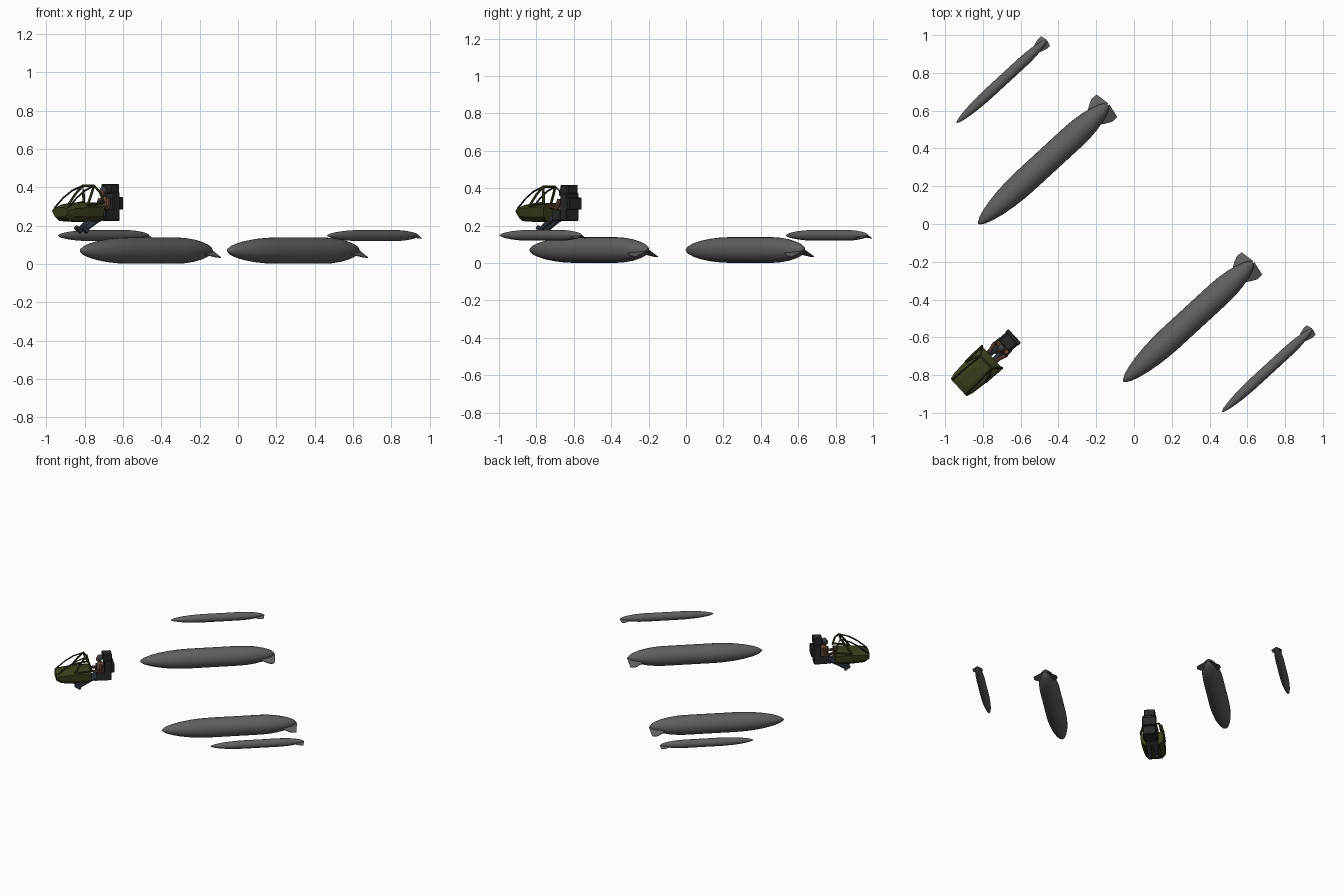
import bpy, bmesh, math
from mathutils import Matrix, Vector

if "Cube" in bpy.data.objects:
    bpy.data.objects.remove(bpy.data.objects["Cube"])

# Everything is modelled nose towards -X, then turned to its real heading
M = Matrix.Rotation(math.radians(42.6), 4, 'Z') @ Matrix.Translation((0, -0.009, 0))


def mat(name, col):
    m = bpy.data.materials.new(name)
    m.diffuse_color = (*col, 1)
    m.use_nodes = True
    m.node_tree.nodes["Principled BSDF"].inputs["Base Color"].default_value = m.diffuse_color
    return m


GREY = mat("tank grey", (0.115, 0.115, 0.115))
OLIVE = mat("olive drab", (0.045, 0.048, 0.012))
DARK = mat("seat black", (0.020, 0.023, 0.023))
BROWN = mat("brown jacket", (0.13, 0.065, 0.040))
BLUE = mat("trouser blue", (0.045, 0.058, 0.080))
HELM = mat("helmet grey", (0.045, 0.048, 0.055))


def finish(bm, name, material, smooth=False):
    bmesh.ops.recalc_face_normals(bm, faces=bm.faces)
    bm.transform(M)
    me = bpy.data.meshes.new(name)
    bm.to_mesh(me)
    bm.free()
    me.materials.append(material)
    ob = bpy.data.objects.new(name, me)
    bpy.context.collection.objects.link(ob)
    if smooth:
        bpy.context.view_layer.objects.active = ob
        ob.select_set(True)
        bpy.ops.object.shade_smooth_by_angle(angle=math.radians(40))
        ob.select_set(False)
    return ob


def loft(name, rings, material, smooth=False):
    """Skin equal-length rings of points and cap both ends."""
    bm = bmesh.new()
    vs = [[bm.verts.new(p) for p in r] for r in rings]
    n = len(vs[0])
    for a, b in zip(vs, vs[1:]):
        for i in range(n):
            bm.faces.new((a[i], a[(i + 1) % n], b[(i + 1) % n], b[i]))
    bm.faces.new(vs[0])
    bm.faces.new(vs[-1])
    return finish(bm, name, material, smooth)


def box(name, lo, hi, material, tilt=0, bevel=0.0):
    lo, hi = Vector(lo), Vector(hi)
    bm = bmesh.new()
    bmesh.ops.create_cube(bm, size=1)
    bm.transform(Matrix.Translation((lo + hi) / 2) @ Matrix.Rotation(tilt, 4, 'Y')
                 @ Matrix.Diagonal((*(hi - lo), 1)))
    if bevel:
        bmesh.ops.bevel(bm, geom=bm.edges[:], offset=bevel, segments=1, affect='EDGES')
    return finish(bm, name, material)


def ball(name, c, r, material):
    bm = bmesh.new()
    bmesh.ops.create_uvsphere(bm, u_segments=12, v_segments=8, radius=1)
    bm.transform(Matrix.Translation(c) @ Matrix.Diagonal((*r, 1)))
    return finish(bm, name, material, True)


def rod(name, pts, radii, material, sides=8):
    """Tube along a path with a radius at each point."""
    pts = [Vector(p) for p in pts]
    rings = []
    for i, p in enumerate(pts):
        d = (pts[min(i + 1, len(pts) - 1)] - pts[max(i - 1, 0)]).normalized()
        ref = Vector((1, 0, 0)) if abs(d.y) > 0.9 else Vector((0, 1, 0))
        a = d.cross(ref).normalized()
        b = d.cross(a)
        rings.append([p + radii[i] * (a * math.cos(t) + b * math.sin(t))
                      for t in [2 * math.pi * k / sides for k in range(sides)]])
    return loft(name, rings, material, True)


# Tank body: fraction of length, fraction of radius
PROFILE = [(0, .02), (.012, .18), (.035, .36), (.08, .56), (.14, .74), (.21, .88),
           (.29, .97), (.36, 1), (.74, 1), (.80, .96), (.86, .86), (.92, .68),
           (.96, .50), (.985, .33), (1, .10)]
# Tail fin outline: fraction of length, sideways and drop in radii
FIN = [(.86, .40, .05), (.915, .92, .36), (.955, 1.20, .50), (.993, 1.17, .53), (1.008, .05, .03)]


def tank(name, u, v, z, length, r):
    rings = [[(u + f * length, v + g * r * math.cos(t), z + g * r * math.sin(t))
              for t in [2 * math.pi * k / 24 for k in range(24)]] for f, g in PROFILE]
    loft(name + "_body", rings, GREY, True)
    for s in (-1, 1):
        rows = [[(u + f * length, v + s * w * r, z - d * r + h) for f, w, d in FIN]
                for h in (-.03 * r, .03 * r)]
        loft(name + "_fin", rows, GREY)


for s, side in ((1, "left"), (-1, "right")):
    tank(side + "_large_tank", -.607, s * .567, .0695, .932, .0685)
    tank(side + "_small_tank", -.331, s * 1.039, .148, .646, .029)


# Cockpit tub: hull sections from nose to rear
def section(u, w, top, bottom, crown):
    half = [(.62 * w, bottom), (.95 * w, bottom + .025), (w, top - .012), (.82 * w, top), (.4 * w, top + crown)]
    return [(u, y, z) for y, z in half] + [(u, -y, z) for y, z in reversed(half)]


loft("cockpit_tub", [section(-1.270, .062, .290, .245, .004),
                     section(-1.235, .072, .300, .224, .010),
                     section(-1.140, .080, .308, .220, .014),
                     section(-1.030, .081, .312, .222, .010)], OLIVE)

# Canopy frame: windscreen arms, side struts and hoop
for s in (-1, 1):
    rod("windscreen_arm", [(-1.262, s * .052, .292), (-1.20, s * .052, .345),
                           (-1.14, s * .049, .383), (-1.07, s * .043, .408)], [.005] * 4, DARK, 6)
    rod("canopy_strut", [(-1.145, s * .076, .305), (-1.105, s * .062, .365), (-1.07, s * .043, .408)],
        [.007] * 3, OLIVE, 6)
    rod("sill_rail", [(-1.145, s * .076, .306), (-1.03, s * .079, .322)], [.007] * 2, OLIVE, 6)
rod("canopy_hoop", [(-1.03, -.079, .315), (-1.045, -.065, .375), (-1.07, -.043, .408),
                    (-1.07, .043, .408), (-1.045, .065, .375), (-1.03, .079, .315)],
    [.007] * 6, OLIVE, 6)

# Ejection seat
box("seat_back", (-.935, -.046, .225), (-.885, .046, .375), DARK, bevel=.005)
box("seat_rear_pack", (-.89, -.05, .285), (-.866, .05, .350), DARK, bevel=.004)
box("headrest", (-.945, -.038, .368), (-.882, .038, .418), DARK, bevel=.005)
box("seat_pan", (-1.005, -.044, .226), (-.925, .044, .250), DARK, bevel=.004)
for s in (-1, 1):
    box("seat_side", (-.99, s * .046 - .004, .230), (-.93, s * .046 + .004, .285), DARK)

# Pilot
rod("torso", [(-.955, 0, .245), (-.958, 0, .29), (-.958, 0, .335), (-.960, 0, .352)],
    [.026, .029, .028, .012], BROWN, 10)
ball("face", (-.972, 0, .372), (.017, .015, .020), BROWN)
ball("helmet", (-.962, 0, .382), (.021, .021, .022), HELM)
box("harness", (-.991, -.014, .285), (-.984, .014, .335), HELM)
for s in (-1, 1):
    rod("arm", [(-.955, s * .030, .340), (-.968, s * .043, .292), (-1.03, s * .028, .300)],
        [.013, .012, .009], BROWN)
    rod("leg", [(-.955, s * .018, .258), (-1.03, s * .024, .232), (-1.105, s * .024, .183)],
        [.020, .018, .012], BLUE)
    box("boot", (-1.142, s * .024 - .011, .170), (-1.095, s * .024 + .011, .190), BLUE,
        tilt=math.radians(35), bevel=.003)
